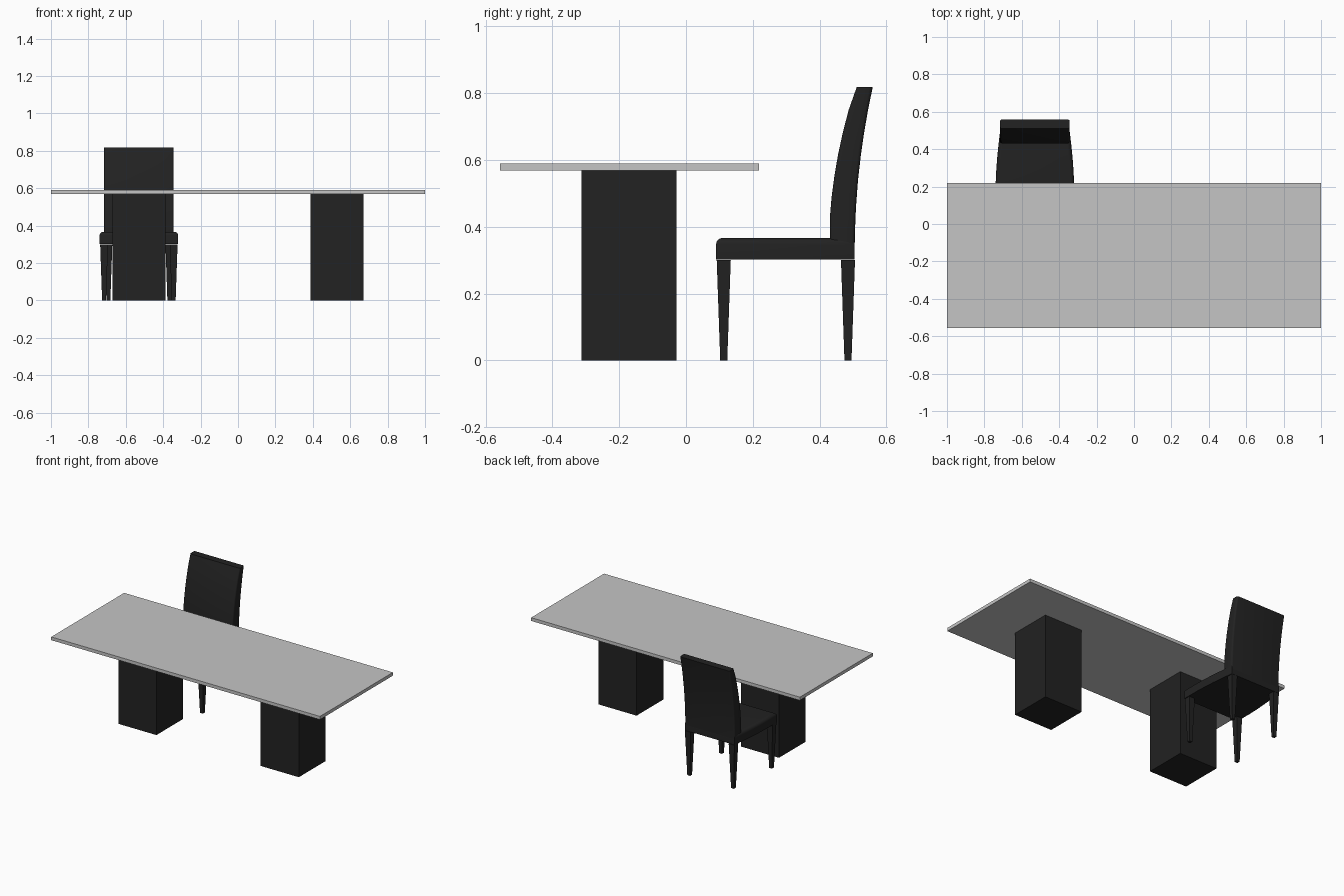
import bpy
import bmesh
from mathutils import Vector

cube = bpy.data.objects.get("Cube")
if cube:
    bpy.data.objects.remove(cube, do_unlink=True)


def material(name, value):
    mat = bpy.data.materials.new(name)
    mat.use_nodes = True
    colour = (value, value, value, 1)
    mat.diffuse_color = colour
    mat.node_tree.nodes["Principled BSDF"].inputs["Base Color"].default_value = colour
    return mat


BLACK = material("soft black", 0.016)
GREY = material("light grey", 0.56)


def finish(name, bm, mat, smooth=False):
    bmesh.ops.recalc_face_normals(bm, faces=bm.faces)
    mesh = bpy.data.meshes.new(name)
    bm.to_mesh(mesh)
    bm.free()
    mesh.materials.append(mat)
    obj = bpy.data.objects.new(name, mesh)
    bpy.context.collection.objects.link(obj)
    if smooth:
        bpy.ops.object.select_all(action="DESELECT")
        obj.select_set(True)
        bpy.context.view_layer.objects.active = obj
        bpy.ops.object.shade_smooth_by_angle(angle=0.6)
    return obj


def prism(points, offset):
    """Extrude a closed outline along an offset vector."""
    bm = bmesh.new()
    face = bm.faces.new([bm.verts.new(p) for p in points])
    new = bmesh.ops.extrude_face_region(bm, geom=[face], use_keep_orig=True)["geom"]
    moved = [v for v in new if isinstance(v, bmesh.types.BMVert)]
    bmesh.ops.translate(bm, verts=moved, vec=Vector(offset))
    return bm


def round_edges(bm, rule, radius):
    edges = [e for e in bm.edges if rule(*[v.co for v in e.verts])]
    bmesh.ops.bevel(bm, geom=edges, offset=radius, segments=4,
                    profile=0.5, affect="EDGES", clamp_overlap=True)


def taper(name, x, y, half_low, half_high, z_low, z_high, mat):
    """Square post whose width changes from bottom to top."""
    bm = bmesh.new()
    bmesh.ops.create_cube(bm, size=2)
    for v in bm.verts:
        up = v.co.z > 0
        half = half_high if up else half_low
        v.co = (x + v.co.x * half, y + v.co.y * half, z_high if up else z_low)
    return finish(name, bm, mat)


# Table top and its two block pedestals
top_outline = [(-1, -0.557, 0.568), (1, -0.557, 0.568), (1, 0.218, 0.568), (-1, 0.218, 0.568)]
finish("table_top", prism(top_outline, (0, 0, 0.022)), GREY)
for side, x in (("right", -0.53), ("left", 0.53)):
    taper("table_pedestal_" + side, x, -0.171, 0.142, 0.142, 0, 0.568, BLACK)

# Chair seat: plan outline narrowing towards the back
CX = -0.53
SEAT_LOW, SEAT_HIGH = 0.302, 0.367
half_plan = [(0.21, 0.09), (0.21, 0.21), (0.207, 0.28), (0.202, 0.35),
             (0.195, 0.42), (0.185, 0.505)]
plan = [(CX + w, y, SEAT_LOW) for w, y in half_plan]
plan += [(CX - w, y, SEAT_LOW) for w, y in reversed(half_plan)]
seat = prism(plan, (0, 0, SEAT_HIGH - SEAT_LOW))
round_edges(seat, lambda a, b: min(a.z, b.z) > SEAT_HIGH - 0.001, 0.02)
finish("chair_seat", seat, BLACK, True)

# Chair back: curved side profile extruded across the width
HALF, TOP, LOW = 0.186, 0.818, 0.34
front = [(0.431, LOW), (0.431, 0.43), (0.436, 0.49), (0.444, 0.55), (0.455, 0.615),
         (0.469, 0.68), (0.487, 0.75), (0.511, TOP)]
rear = [(0.559, TOP), (0.545, 0.75), (0.533, 0.68), (0.523, 0.61), (0.515, 0.54),
        (0.509, 0.46), (0.506, 0.39), (0.505, LOW)]
back = prism([(CX - HALF, y, z) for y, z in front + rear], (2 * HALF, 0, 0))
round_edges(back, lambda a, b: abs(a.x - b.x) < 0.001 and abs(a.z - b.z) > 0.01, 0.01)
finish("chair_back", back, BLACK, True)

# Four tapered chair legs
for row, y, spread in (("front", 0.113, 0.186), ("rear", 0.485, 0.163)):
    for side, sign in (("right", -1), ("left", 1)):
        taper(f"chair_leg_{row}_{side}", CX + sign * spread, y,
              0.0105, 0.021, 0, 0.3, BLACK)
